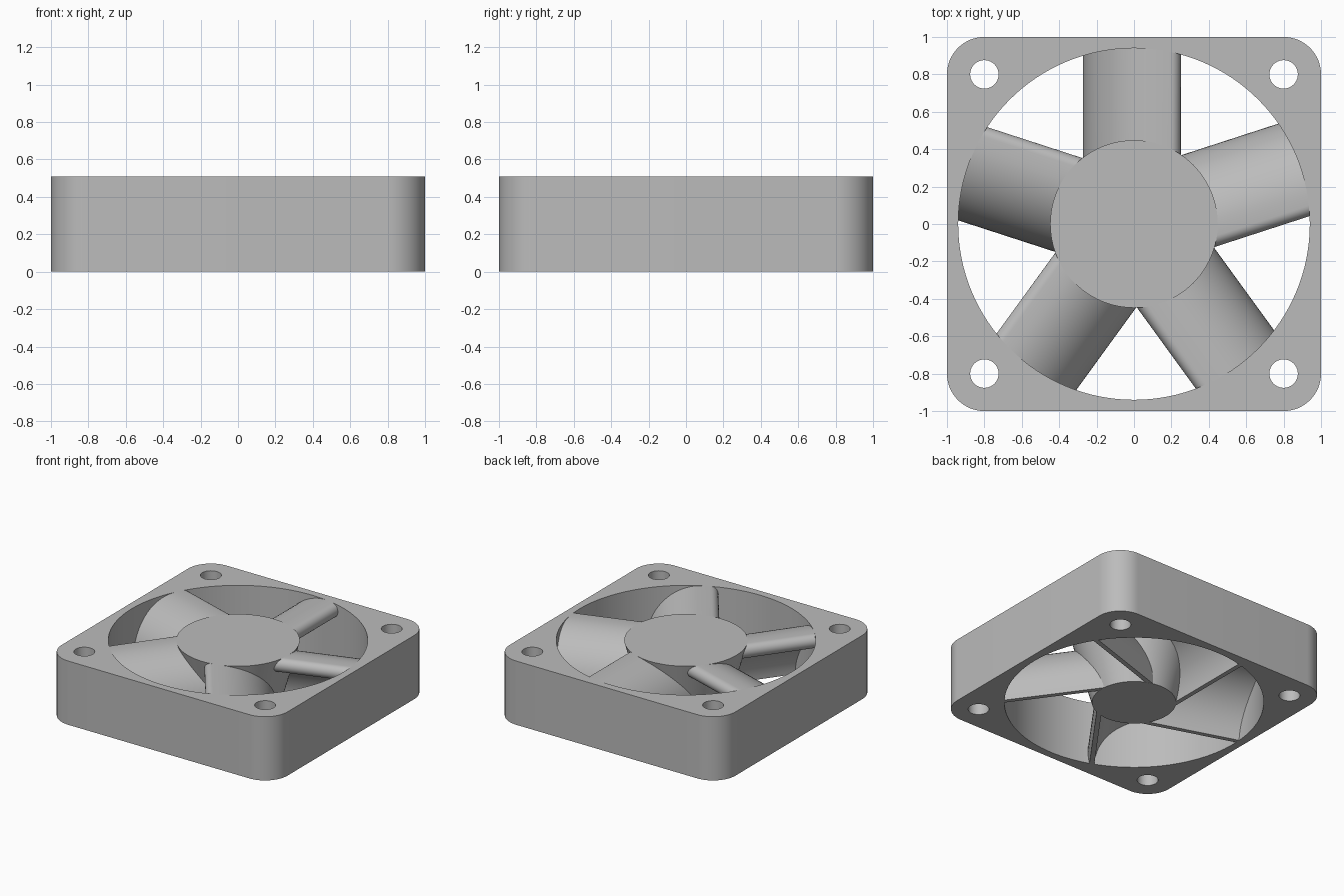
import bpy, bmesh
from math import sin, cos, pi, radians, sqrt
from mathutils import Matrix

cube = bpy.data.objects.get("Cube")
if cube:
    bpy.data.objects.remove(cube, do_unlink=True)

HEIGHT, BORE, HUB_TOP, HUB_BOTTOM = 0.51, 0.94, 0.448, 0.305

grey = bpy.data.materials.new("plain grey")
grey.use_nodes = True
grey.diffuse_color = (0.5, 0.5, 0.5, 1)
grey.node_tree.nodes["Principled BSDF"].inputs["Base Color"].default_value = (0.5, 0.5, 0.5, 1)


def make_object(name, bm):
    bmesh.ops.recalc_face_normals(bm, faces=bm.faces)
    mesh = bpy.data.meshes.new(name)
    bm.to_mesh(mesh)
    bm.free()
    mesh.materials.append(grey)
    obj = bpy.data.objects.new(name, mesh)
    bpy.context.collection.objects.link(obj)
    return obj


def activate(obj):
    bpy.ops.object.select_all(action='DESELECT')
    obj.select_set(True)
    bpy.context.view_layer.objects.active = obj


def smooth(obj):
    activate(obj)
    bpy.ops.object.shade_smooth_by_angle(angle=radians(30))


def arc(cx, cy, r, start, end, steps):
    angles = [radians(start + (end - start) * i / steps) for i in range(steps + 1)]
    return [(cx + r * cos(a), cy + r * sin(a)) for a in angles]


def bridge(bm, first, second):
    """Close a solid between two matching rings of points."""
    a = [bm.verts.new(p) for p in first]
    b = [bm.verts.new(p) for p in second]
    bm.faces.new(a)
    bm.faces.new(b)
    for i in range(len(a)):
        j = (i + 1) % len(a)
        bm.faces.new((a[i], a[j], b[j], b[i]))


# Square frame with rounded corners
outline = []
for k, (sx, sy) in enumerate(((1, 1), (-1, 1), (-1, -1), (1, -1))):
    outline += arc(0.8 * sx, 0.8 * sy, 0.2, 90 * k, 90 * k + 90, 16)
bm = bmesh.new()
bridge(bm, [(x, y, 0) for x, y in outline], [(x, y, HEIGHT) for x, y in outline])
frame = make_object("frame", bm)

# Central bore and four screw holes
bm = bmesh.new()
holes = [(0, 0, BORE, 128)] + [(x, y, 0.076, 40) for x in (-0.8, 0.8) for y in (-0.8, 0.8)]
for x, y, r, sides in holes:
    bmesh.ops.create_cone(bm, cap_ends=True, segments=sides, radius1=r, radius2=r, depth=2,
                          matrix=Matrix.Translation((x, y, HEIGHT / 2)))
cutter = make_object("hole_cutter", bm)
cutter.hide_render = True
cut = frame.modifiers.new("holes", 'BOOLEAN')
cut.operation = 'DIFFERENCE'
cut.solver = 'EXACT'
cut.object = cutter
activate(frame)
bpy.ops.object.modifier_apply(modifier=cut.name)
bpy.data.objects.remove(cutter, do_unlink=True)
smooth(frame)

# Tapered hub
bm = bmesh.new()
bmesh.ops.create_cone(bm, cap_ends=True, segments=96, radius1=HUB_BOTTOM, radius2=HUB_TOP,
                      depth=HEIGHT, matrix=Matrix.Translation((0, 0, HEIGHT / 2)))
smooth(make_object("hub", bm))

# Blade section: curved back, rounded nose, hollow underside, flat foot
section = arc(0.14, 0.098, 0.412, 193.7, 90, 24)
section += arc(0.195, 0.455, 0.055, 90, -90, 14)
section += arc(0.195, -0.02, 0.42, 90, 177.2, 24)


def hub_radius(z):
    return HUB_BOTTOM + (HUB_TOP - HUB_BOTTOM) * z / HEIGHT


# Five blades, each running from the hub to the bore wall
for n in range(5):
    bm = bmesh.new()
    root = [(x, sqrt((hub_radius(z) - 0.003) ** 2 - x * x), z) for x, z in section]
    tip = [(x, sqrt((BORE + 0.001) ** 2 - x * x), z) for x, z in section]
    bridge(bm, root, tip)
    bm.transform(Matrix.Rotation(2 * pi * n / 5, 4, 'Z'))
    smooth(make_object(f"blade_{n + 1}", bm))
